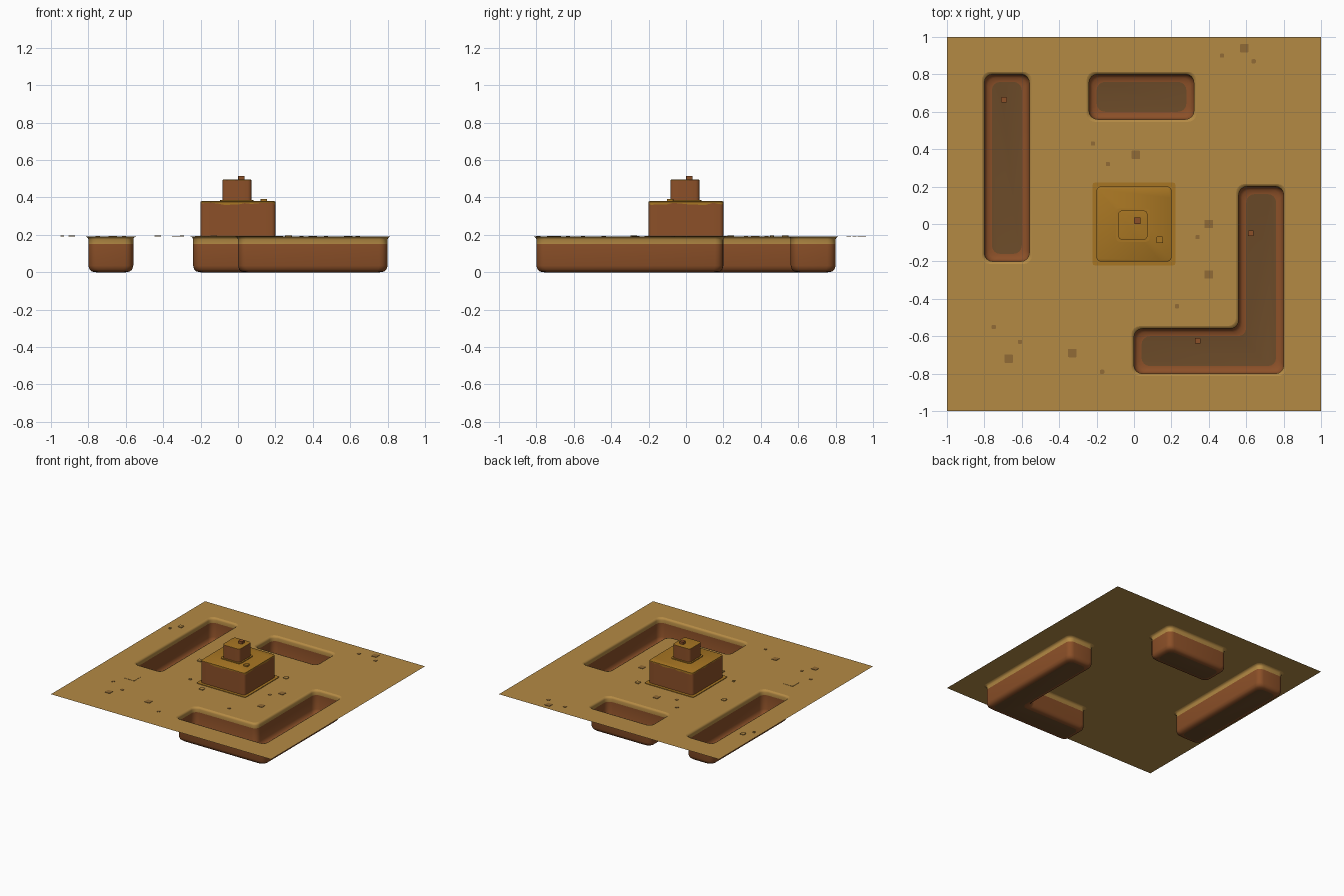
import bpy, bmesh, math, random
from mathutils import Vector

cube = bpy.data.objects.get("Cube")
if cube:
    bpy.data.objects.remove(cube, do_unlink=True)
random.seed(4)
GROUND = 0.19


def material(name, rgb):
    lin = [((c / 255 + 0.055) / 1.055) ** 2.4 for c in rgb] + [1]
    m = bpy.data.materials.new(name)
    m.diffuse_color = lin
    m.use_nodes = True
    bsdf = next(n for n in m.node_tree.nodes if n.type == 'BSDF_PRINCIPLED')
    bsdf.inputs["Base Color"].default_value = lin
    return m


sand = material("sand", (180, 138, 68))
ochre = material("ochre", (168, 118, 35))
clay = material("clay", (140, 80, 40))
soil = material("dark_soil", (108, 75, 41))
patch = material("sand_patch", (145, 107, 54))


def finish(name, bm, mats, angle=40):
    me = bpy.data.meshes.new(name)
    bm.to_mesh(me)
    bm.free()
    for m in mats:
        me.materials.append(m)
    me.shade_smooth()
    me.set_sharp_from_angle(angle=math.radians(angle))
    ob = bpy.data.objects.new(name, me)
    bpy.context.collection.objects.link(ob)
    return ob


def outline(corners, inset=0, r=0.03, steps=4, side=1):
    """Counter-clockwise right-angled outline, moved inward, with round corners."""
    pts, arcs = [Vector(c) for c in corners], []
    for i, p in enumerate(pts):
        d1 = (p - pts[i - 1]).normalized()
        d2 = (pts[(i + 1) % len(pts)] - p).normalized()
        q = p + inset * (Vector((-d1.y, d1.x)) + Vector((-d2.y, d2.x)))
        c = q - r * d1 + r * d2
        turns = [math.pi / 2 * k / steps for k in range(steps + 1)]
        arcs.append([c + r * (d1 * math.sin(t) - d2 * math.cos(t)) for t in turns])
    out = []
    for i, arc in enumerate(arcs):
        nxt = arcs[(i + 1) % len(arcs)][0]
        out += arc + [arc[-1].lerp(nxt, k / side) for k in range(1, side)]
    return out


def loft(name, rings, indices, mats, angle=40):
    """Join rings of points with bands, then cap the last ring."""
    bm = bmesh.new()
    loops = [[bm.verts.new(p) for p in ring] for ring in rings]
    for a, b, mi in zip(loops, loops[1:], indices):
        n = len(a)
        for i in range(n):
            j = (i + 1) % n
            bm.faces.new((a[i], a[j], b[j], b[i])).material_index = mi
    bm.faces.new(loops[-1]).material_index = indices[-1]
    return finish(name, bm, mats, angle)


def rect(x0, x1, y0, y1):
    return [(x0, y0), (x1, y0), (x1, y1), (x0, y1)]


def square(x, y, s):
    return rect(x - s / 2, x + s / 2, y - s / 2, y + s / 2)


def at(points, z):
    return [(p.x, p.y, z) for p in points]


# Sunken pits with a sandy lip, clay walls and soil floor
pits = {
    "left_trench": rect(-0.8, -0.56, -0.2, 0.8),
    "back_trench": rect(-0.24, 0.32, 0.56, 0.8),
    "corner_trench": [(0, -0.8), (0.8, -0.8), (0.8, 0.2),
                      (0.56, 0.2), (0.56, -0.56), (0, -0.56)],
}
LIP = -0.014
profile = [(LIP, GROUND), (-0.004, 0.186), (0, 0.175), (0, 0.15),
           (0, 0.035), (0.006, 0.015), (0.018, 0.004), (0.04, 0)]
for name, corners in pits.items():
    rings = [at(outline(corners, d, 0.045), z) for d, z in profile]
    loft(name, rings, [0, 0, 0, 1, 1, 1, 1, 2], [sand, clay, soil], 60)

# Ground sheet with openings for the pits
bm = bmesh.new()
loops = [at([Vector(p) for p in rect(-1, 1, -1, 1)], GROUND)]
loops += [at(outline(c, LIP, 0.045), GROUND) for c in pits.values()]
for loop in loops:
    vs = [bm.verts.new(p) for p in loop]
    for i, v in enumerate(vs):
        bm.edges.new((vs[i - 1], v))
bmesh.ops.triangle_fill(bm, use_beauty=True, edges=bm.edges[:], normal=(0, 0, 1))
for f in bm.faces:
    if f.normal.z < 0:
        f.normal_flip()
finish("ground", bm, [sand])


# Blocks with clay sides and a ragged ochre crust hanging over the top edge
def crusted_block(name, corners, z0, z1, r, side, drop):
    pts = outline(corners, 0, r, 3, side)
    ragged = [(p.x, p.y, z1 - drop * random.uniform(0.4, 1.2)) for p in pts]
    crown = at(outline(corners, 0.005, r, 3, side), z1)
    rings = [at(pts, z0), ragged, at(pts, z1 - drop * 0.2), crown]
    return loft(name, rings, [0, 1, 1, 1], [clay, ochre])


def plate(name, corners, z, h, mat, r=0.004):
    rings = [at(outline(corners, 0, r, 2), z), at(outline(corners, 0, r, 2), z + h)]
    return loft(name, rings, [0, 0], [mat])


plate("mound_skirt", square(0, 0, 0.445), GROUND, 0.005, ochre, 0.015)
crusted_block("mound", square(0, 0, 0.4), GROUND, 0.38, 0.02, 10, 0.018)
plate("top_block_skirt", square(-0.006, -0.006, 0.18), 0.38, 0.006, ochre, 0.02)
crusted_block("top_block", square(-0.006, -0.006, 0.156), 0.38, 0.495, 0.02, 4, 0.005)

# Small stones on the blocks and pit floors
plate("top_stone", square(0.018, 0.018, 0.035), 0.49, 0.025, clay)
plate("mound_stone", square(0.138, -0.085, 0.035), 0.378, 0.014, ochre)
for x, y in [(-0.695, 0.665), (0.625, -0.05), (0.34, -0.625)]:
    plate("pit_stone", square(x, y, 0.03), 0, 0.02, clay)

# Flat dark patches: large and small
large = [(0.59, 0.94), (0.01, 0.37), (0.4, 0), (0.4, -0.27), (-0.67, -0.72), (-0.33, -0.69)]
small = [(0.47, 0.9), (0.64, 0.87), (-0.22, 0.43), (-0.14, 0.32), (0.34, -0.07),
         (0.23, -0.44), (-0.61, -0.63), (-0.75, -0.55), (-0.17, -0.79)]
for spots, size in ((large, 0.045), (small, 0.022)):
    for x, y in spots:
        plate("ground_patch", square(x, y, size), GROUND, 0.003, patch)

# Low sand pebbles
for x, y, s in [(0.27, 0.24, 0.035), (-0.43, 0.12, 0.035), (-0.13, -0.28, 0.035),
                (-0.3, -0.19, 0.02), (-0.89, 0.53, 0.035), (-0.94, 0.46, 0.02)]:
    plate("sand_pebble", square(x, y, s), GROUND, 0.006, sand)
plate("sand_slab", square(-0.67, -0.41, 0.09), GROUND, 0.002, sand)
